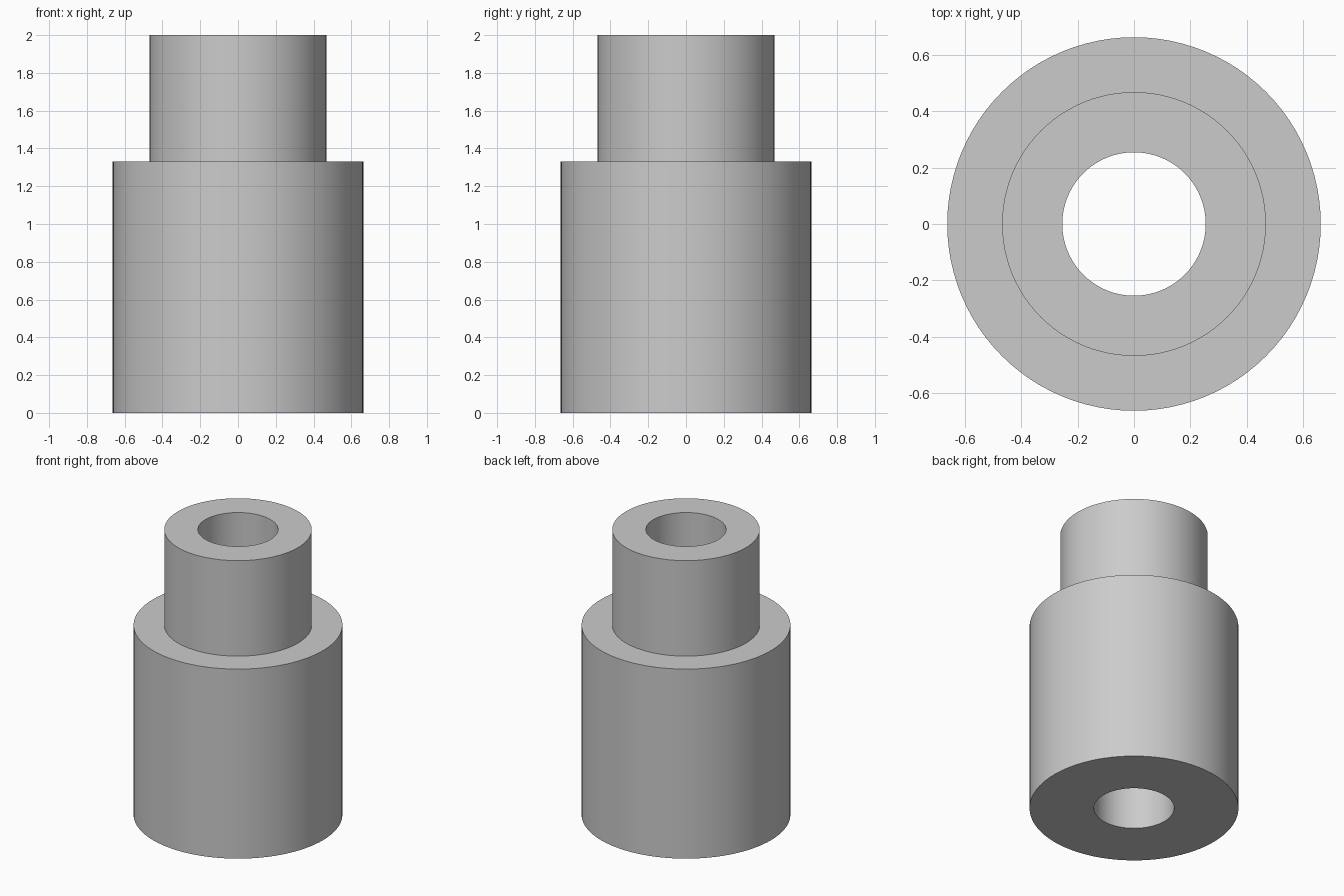
import bpy
import bmesh
from math import tau, radians
from mathutils import Matrix

cube = bpy.data.objects.get("Cube")
if cube:
    bpy.data.objects.remove(cube, do_unlink=True)

# Sizes
BODY_RADIUS = 0.664
NECK_RADIUS = 0.469
BORE_RADIUS = 0.255
SHOULDER_Z = 1.33
TOP_Z = 2.0
SEGMENTS = 96

# Plain grey
grey = bpy.data.materials.new("grey")
grey.use_nodes = True
colour = (0.6, 0.6, 0.6, 1.0)
grey.diffuse_color = colour
grey.node_tree.nodes["Principled BSDF"].inputs["Base Color"].default_value = colour


def lathe(name, profile, material):
    """Revolve a closed (radius, z) profile about the z axis."""
    bm = bmesh.new()
    verts = [bm.verts.new((r, 0, z)) for r, z in profile]
    edges = [bm.edges.new((v, verts[i - 1])) for i, v in enumerate(verts)]
    bmesh.ops.spin(bm, geom=verts + edges, cent=(0, 0, 0), axis=(0, 0, 1),
                   angle=tau, steps=SEGMENTS, use_merge=True)
    bmesh.ops.remove_doubles(bm, verts=bm.verts[:], dist=0.0001)
    bmesh.ops.recalc_face_normals(bm, faces=bm.faces[:])
    mesh = bpy.data.meshes.new(name)
    bm.to_mesh(mesh)
    bm.free()
    mesh.materials.append(material)
    obj = bpy.data.objects.new(name, mesh)
    bpy.context.collection.objects.link(obj)
    bpy.ops.object.select_all(action="DESELECT")
    obj.select_set(True)
    bpy.context.view_layer.objects.active = obj
    bpy.ops.object.shade_smooth_by_angle(angle=radians(30))
    return obj


# Stepped sleeve: wide body, narrow neck and a through bore
lathe("stepped_sleeve", [
    (BORE_RADIUS, 0), (BODY_RADIUS, 0),
    (BODY_RADIUS, SHOULDER_Z), (NECK_RADIUS, SHOULDER_Z),
    (NECK_RADIUS, TOP_Z), (BORE_RADIUS, TOP_Z),
], grey)
